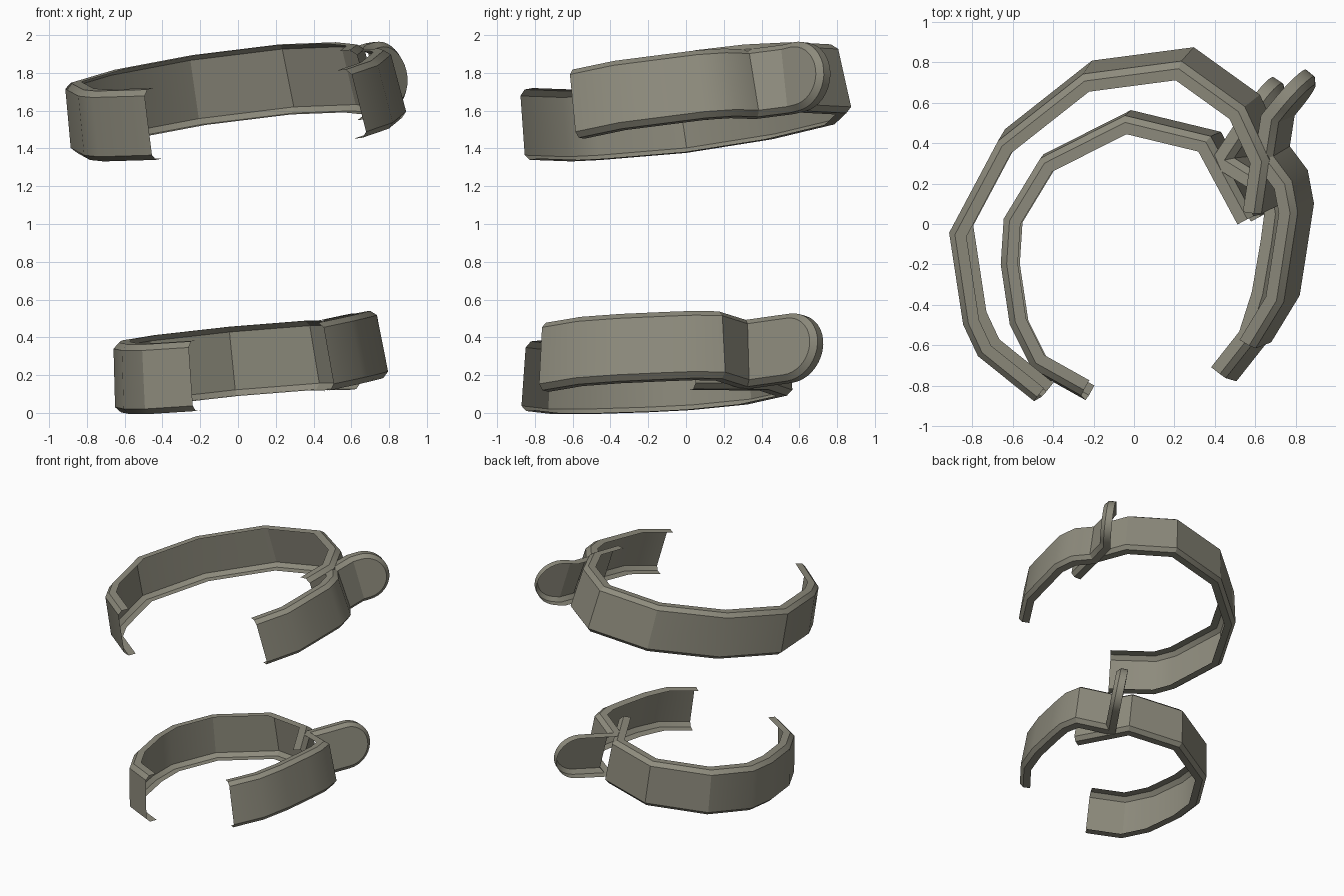
import bpy, bmesh, math
from mathutils import Vector

cube = bpy.data.objects.get("Cube")
if cube:
    bpy.data.objects.remove(cube)

metal = bpy.data.materials.new("dull olive grey metal")
metal.use_nodes = True
colour = (0.27, 0.26, 0.205, 1)
metal.diffuse_color = colour
metal.node_tree.nodes["Principled BSDF"].inputs["Base Color"].default_value = colour

CHAMFER, LIP, FLARE = 0.03, 0.085, 0.015


def miter(points, i):
    """Inward (left hand) normal at a path point, lengthened at corners."""
    dirs = []
    if i > 0:
        dirs.append((points[i] - points[i - 1]).normalized())
    if i < len(points) - 1:
        dirs.append((points[i + 1] - points[i]).normalized())
    normals = [Vector((-d.y, d.x)) for d in dirs]
    mean = sum(normals, Vector((0, 0))).normalized()
    return mean / max(mean.dot(normals[0]), 0.5)


def channel(name, path, height, plane, lean, round_tip=False):
    """Sheet with chamfered, inward-turned rims, swept along a path."""
    pts = [Vector(p) for p in path]
    r = height / 2
    # Rings as (inward depth, half height), bottom lip to top lip
    half = [(LIP, r), (CHAMFER, r), (0, r - CHAMFER)]
    rings = [(d, -h) for d, h in half] + [(d, h) for d, h in reversed(half)]
    ahead = (pts[-1] - pts[-2]).normalized()
    if round_tip:
        pts[-1] = pts[-1] - ahead * r
    stations = [(p, miter(pts, i), 0) for i, p in enumerate(pts)]
    if round_tip:
        steps = 9
        stations += [(pts[-1], stations[-1][1], math.pi / 2 * k / steps)
                     for k in range(1, steps + 1)]
    bm = bmesh.new()
    rows = []
    for p, inward, angle in stations:
        row = []
        for depth, h in rings:
            up = h * math.cos(angle)
            q = p + inward * (depth + FLARE * up / r) + ahead * abs(h) * math.sin(angle)
            q = q - Vector(lean) * (up / height)
            z = plane[0] + plane[1] * q.x + plane[2] * q.y + r + up
            row.append(bm.verts.new((q.x, q.y, z)))
        rows.append(row)
    for a, b in zip(rows, rows[1:]):
        for j in range(len(rings) - 1):
            bm.faces.new((a[j], b[j], b[j + 1], a[j + 1]))
    bmesh.ops.remove_doubles(bm, verts=bm.verts, dist=0.0005)
    mesh = bpy.data.meshes.new(name)
    bm.to_mesh(mesh)
    bm.free()
    mesh.materials.append(metal)
    obj = bpy.data.objects.new(name, mesh)
    bpy.context.collection.objects.link(obj)
    bpy.ops.object.select_all(action='DESELECT')
    obj.select_set(True)
    bpy.context.view_layer.objects.active = obj
    bpy.ops.object.shade_smooth_by_angle(angle=math.radians(28))
    return obj


# Upper ring: long band and its clasp with a rounded tab
upper_lean, lower_lean = (0.065, 0.05), (0.04, 0.0)
channel("upper_band",
        [(.67, .07), (.71, .34), (.585, .61), (.265, .84), (-.23, .775),
         (-.655, .44), (-.9, -.02), (-.83, -.48), (-.755, -.64), (-.475, -.865)],
        .38, (1.47, .11, .1), upper_lean)
channel("upper_clasp",
        [(.64, -.6), (.78, -.37), (.81, -.18), (.85, .08), (.82, .24),
         (.73, .36), (.755, .52), (.91, .71)],
        .38, (1.395, .18, .1), upper_lean, True)

# Lower ring: smaller band and clasp
channel("lower_band",
        [(.62, .045), (.405, .445), (-.03, .55), (-.455, .335), (-.64, .03),
         (-.655, -.2), (-.61, -.5), (-.5, -.72), (-.25, -.86)],
        .37, (.068, .09, .045), lower_lean)
channel("lower_clasp",
        [(.48, -.77), (.63, -.58), (.7, -.36), (.745, -.1), (.765, .05),
         (.74, .2), (.53, .33), (.76, .68)],
        .37, (.03, .2, .01), lower_lean, True)
